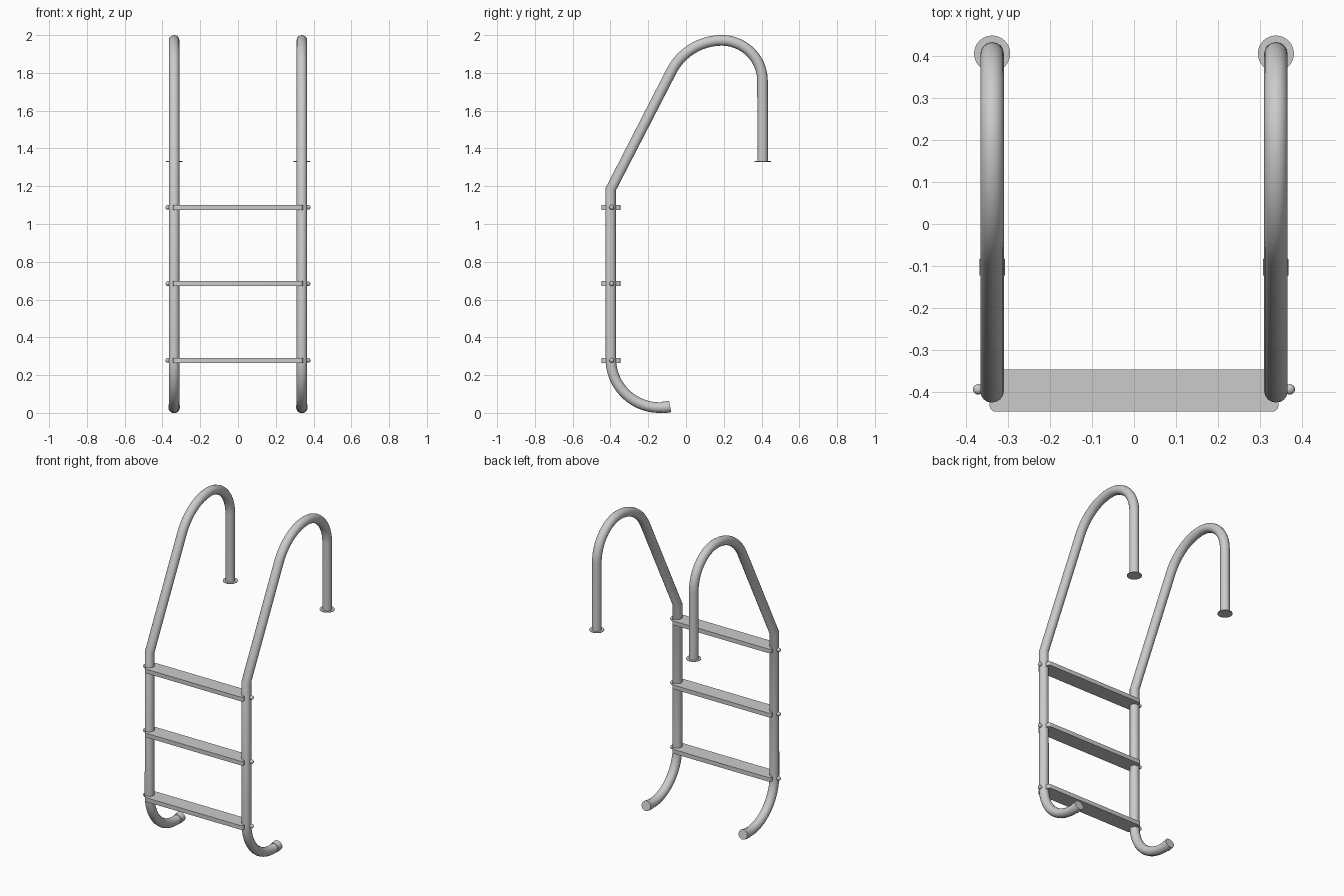
import bpy
import bmesh
from math import cos, sin, radians
from mathutils import Matrix, Vector

if "Cube" in bpy.data.objects:
    bpy.data.objects.remove(bpy.data.objects["Cube"])

RAIL_X, RAIL_Y = 0.338, -0.398
TUBE_R = 0.028
TREAD_HEIGHTS = {"lower": 0.278, "middle": 0.684, "upper": 1.088}
SIDES = {"left": 1, "right": -1}


def arc(cy, cz, r, start, end, steps):
    """Points (y, z) along a circular arc, angles in degrees."""
    angles = [radians(start + (end - start) * i / steps) for i in range(steps + 1)]
    return [(cy + r * cos(a), cz + r * sin(a)) for a in angles]


def finish(obj):
    bpy.ops.object.select_all(action="DESELECT")
    obj.select_set(True)
    bpy.context.view_layer.objects.active = obj
    if obj.type == "CURVE":
        bpy.ops.object.convert(target="MESH")
    bpy.ops.object.shade_smooth_by_angle(angle=radians(35))


def tube(name, path, x, radius):
    curve = bpy.data.curves.new(name, "CURVE")
    curve.dimensions = "3D"
    curve.bevel_depth = radius
    curve.bevel_resolution = 6
    curve.use_fill_caps = True
    spline = curve.splines.new("POLY")
    spline.points.add(len(path) - 1)
    for point, (y, z) in zip(spline.points, path):
        point.co = (x, y, z, 1)
    obj = bpy.data.objects.new(name, curve)
    bpy.context.collection.objects.link(obj)
    finish(obj)


def mesh_object(name, bm, location):
    mesh = bpy.data.meshes.new(name)
    bm.to_mesh(mesh)
    bm.free()
    obj = bpy.data.objects.new(name, mesh)
    obj.location = location
    bpy.context.collection.objects.link(obj)
    finish(obj)


# Rail profile: curled foot, upright, sloped handrail, arched grip, rear post
foot = arc(-0.14, 0.286, 0.258, 282, 180, 24)
arch = arc(0.19, 1.672, 0.30, 152.8, 90, 18) + arc(0.19, 1.757, 0.215, 90, 0, 22)[1:]
rail_path = foot + [(RAIL_Y, 1.185)] + arch + [(0.406, 1.333)]
cap_path = arc(-0.14, 0.286, 0.258, 274, 282.5, 4)

for side, sign in SIDES.items():
    x = sign * RAIL_X
    tube(f"{side}_rail", rail_path, x, TUBE_R)
    tube(f"{side}_foot_cap", cap_path, x, 0.0305)

    # Thin deck flange under the rear post
    bm = bmesh.new()
    bmesh.ops.create_cone(bm, cap_ends=True, segments=32,
                          radius1=0.043, radius2=0.043, depth=0.004)
    mesh_object(f"{side}_deck_flange", bm, (x, 0.406, 1.331))

    # Domed bolt heads on the outer face of the rail
    for level, z in TREAD_HEIGHTS.items():
        bm = bmesh.new()
        bmesh.ops.create_uvsphere(bm, u_segments=20, v_segments=12, radius=0.0125,
                                  matrix=Matrix.Rotation(radians(90), 4, "Y"))
        mesh_object(f"{side}_{level}_bolt", bm, (sign * 0.371, -0.394, z))

# Treads: flat boards with rounded plan corners
for level, z in TREAD_HEIGHTS.items():
    bm = bmesh.new()
    bmesh.ops.create_cube(bm, size=1, matrix=Matrix.Diagonal((0.688, 0.1, 0.026, 1)))
    upright = [e for e in bm.edges
               if abs((e.verts[0].co - e.verts[1].co).normalized().dot(Vector((0, 0, 1)))) > 0.9]
    bmesh.ops.bevel(bm, geom=upright, offset=0.014, segments=5, profile=0.5, affect="EDGES")
    mesh_object(f"{level}_tread", bm, (0, -0.397, z))
